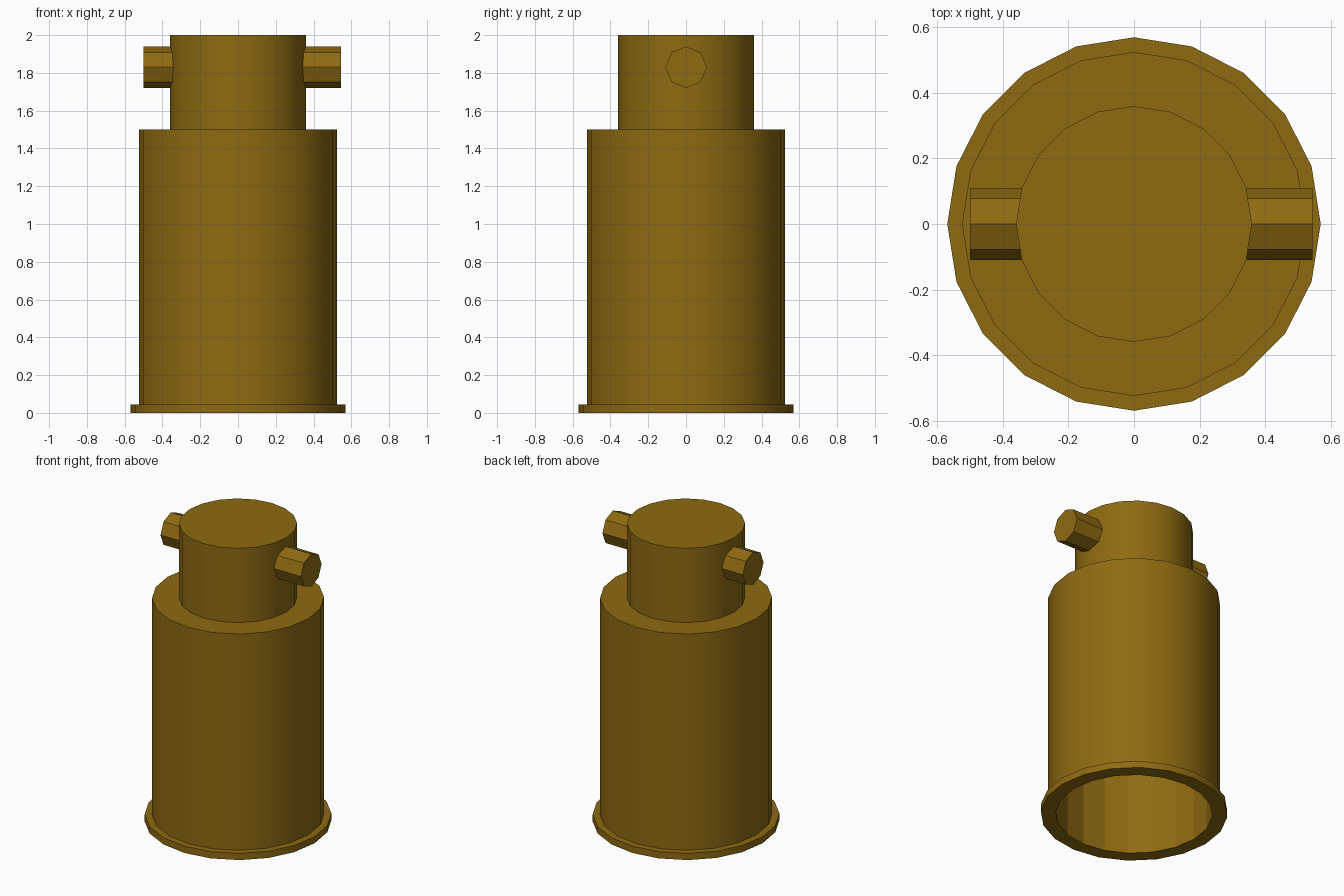
import bpy, bmesh, math
from mathutils import Matrix

cube = bpy.data.objects.get("Cube")
if cube:
    bpy.data.objects.remove(cube, do_unlink=True)

# Single brass colour
brass = bpy.data.materials.new("dark_brass")
brass.use_nodes = True
COLOUR = (0.27, 0.147, 0.006, 1)
brass.diffuse_color = COLOUR
brass.node_tree.nodes["Principled BSDF"].inputs["Base Color"].default_value = COLOUR


def finish(name, bm, smooth=True):
    bmesh.ops.recalc_face_normals(bm, faces=bm.faces)
    mesh = bpy.data.meshes.new(name)
    bm.to_mesh(mesh)
    bm.free()
    mesh.materials.append(brass)
    obj = bpy.data.objects.new(name, mesh)
    bpy.context.collection.objects.link(obj)
    if smooth:
        bpy.ops.object.select_all(action="DESELECT")
        obj.select_set(True)
        bpy.context.view_layer.objects.active = obj
        bpy.ops.object.shade_smooth_by_angle(angle=math.radians(30))
    return obj


def lathe(name, profile, sides=20):
    bm = bmesh.new()
    verts = [bm.verts.new((r, 0, z)) for r, z in profile]
    edges = [bm.edges.new(pair) for pair in zip(verts, verts[1:])]
    bmesh.ops.spin(bm, geom=verts + edges, cent=(0, 0, 0), axis=(0, 0, 1),
                   angle=math.tau, steps=sides, use_duplicate=False)
    bmesh.ops.remove_doubles(bm, verts=bm.verts, dist=0.0005)
    return finish(name, bm)


# Hollow housing, open at the bottom, with a thin flange at its foot
INNER = 0.478
housing = lathe("housing", [(0, 1.45), (INNER, 1.45), (INNER, 0), (0.57, 0),
                            (0.57, 0.045), (0.525, 0.045), (0.525, 1.5), (0, 1.5)])

# The bore keeps its flat facets
for face in housing.data.polygons:
    if math.hypot(face.center.x, face.center.y) < INNER and face.center.z < 1.4:
        face.use_smooth = False

# Narrow neck on top
lathe("neck", [(0, 1.5), (0.36, 1.5), (0.36, 2), (0, 2)])

# Eight-sided cross pin through the neck, slightly longer on the left
LEFT, RIGHT = 0.545, -0.5
bm = bmesh.new()
bmesh.ops.create_cone(bm, cap_ends=True, segments=8, radius1=0.11, radius2=0.11,
                      depth=LEFT - RIGHT,
                      matrix=Matrix.Translation(((LEFT + RIGHT) / 2, 0, 1.83))
                      @ Matrix.Rotation(math.pi / 2, 4, "Y"))
finish("cross_pin", bm, smooth=False)
